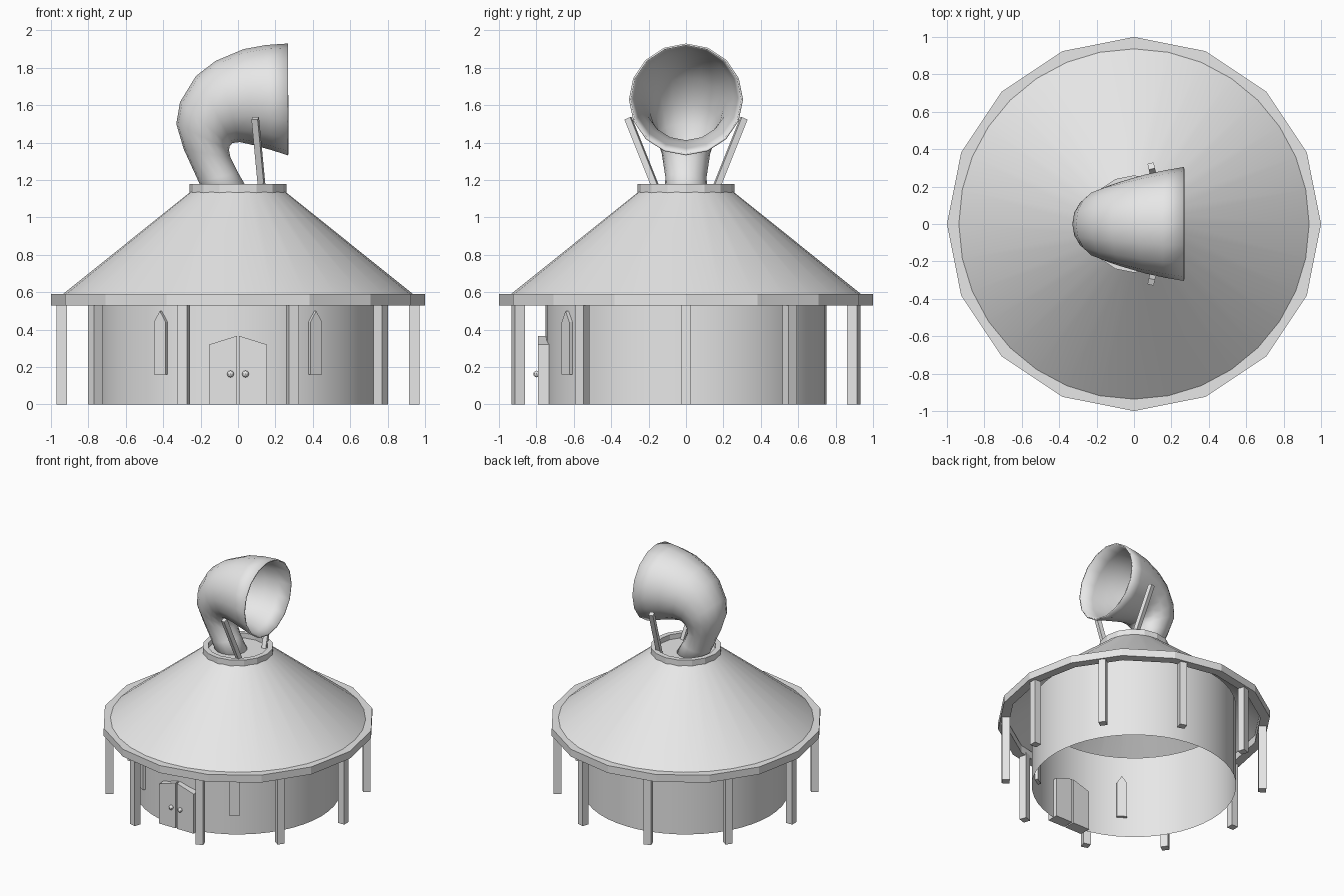
import bpy, bmesh
from math import sin, cos, pi, radians
from mathutils import Vector, Matrix

if "Cube" in bpy.data.objects:
    bpy.data.objects.remove(bpy.data.objects["Cube"], do_unlink=True)

grey = bpy.data.materials.new("plain_grey")
grey.use_nodes = True
grey.diffuse_color = (0.8, 0.8, 0.8, 1)
grey.node_tree.nodes["Principled BSDF"].inputs["Base Color"].default_value = (0.8, 0.8, 0.8, 1)


def finish(name, bm, smooth=False):
    bmesh.ops.recalc_face_normals(bm, faces=bm.faces)
    mesh = bpy.data.meshes.new(name)
    bm.to_mesh(mesh)
    bm.free()
    mesh.materials.append(grey)
    obj = bpy.data.objects.new(name, mesh)
    bpy.context.collection.objects.link(obj)
    if smooth:
        bpy.ops.object.select_all(action='DESELECT')
        obj.select_set(True)
        bpy.context.view_layer.objects.active = obj
        bpy.ops.object.shade_smooth_by_angle(angle=radians(35))
    return obj


def bridge(bm, rings, closed=False):
    pairs = list(zip(rings, rings[1:]))
    if closed:
        pairs.append((rings[-1], rings[0]))
    for a, b in pairs:
        n = len(a)
        for i in range(n):
            j = (i + 1) % n
            bm.faces.new((a[i], a[j], b[j], b[i]))


def lathe(name, profile, sides, closed=False, cap=False, smooth=False):
    """Spin (radius, z) points around the z axis."""
    bm = bmesh.new()
    rings = [[bm.verts.new((r * cos(2 * pi * i / sides), r * sin(2 * pi * i / sides), z))
              for i in range(sides)] for r, z in profile]
    bridge(bm, rings, closed)
    if cap:
        bm.faces.new(rings[-1])
    return finish(name, bm, smooth)


def plate(name, outline, near, far, turn=0):
    """Extrude an (x, z) outline along -y, then turn it around the z axis."""
    bm = bmesh.new()
    rings = [[bm.verts.new((x, -d, z)) for x, z in outline] for d in (near, far)]
    bridge(bm, rings)
    for ring in rings:
        bm.faces.new(ring)
    bm.transform(Matrix.Rotation(turn, 4, 'Z'))
    return finish(name, bm)


def bar(name, start, end, size, turn=0):
    """Square bar between two points."""
    start, end = Vector(start), Vector(end)
    axis = end - start
    bm = bmesh.new()
    bmesh.ops.create_cube(bm, size=1)
    bm.transform(Matrix.Translation((start + end) / 2)
                 @ axis.to_track_quat('Z', 'Y').to_matrix().to_4x4()
                 @ Matrix.Rotation(turn, 4, 'Z')
                 @ Matrix.Diagonal((size, size, axis.length, 1)))
    return finish(name, bm)


# Round wall, roof and rings
lathe("round_wall", [(0.75, 0), (0.75, 0.67)], 48, smooth=True)
lathe("roof", [(0.965, 0.567), (0.25, 1.14)], 32, cap=True, smooth=True)
lathe("eave_ring", [(1, 0.53), (1, 0.59), (0.93, 0.59), (0.93, 0.53)], 16, closed=True)
lathe("roof_collar", [(0.26, 1.13), (0.26, 1.18), (0.22, 1.18), (0.22, 1.13)], 16, closed=True)

# Ring of posts under the eave
for k in range(10):
    a = k * pi / 5
    x, y = 0.943 * cos(a), 0.943 * sin(a)
    bar(f"post_{k + 1}", (x, y, 0), (x, y, 0.55), 0.056, a)

# Double door with knobs, narrow pointed windows, horn struts
for side, s in (("right", -1), ("left", 1)):
    plate(f"door_{side}", [(s * x, z) for x, z in
                           ((0.006, 0), (0.156, 0), (0.156, 0.32), (0.006, 0.367))], 0.70, 0.79)
    bm = bmesh.new()
    bmesh.ops.create_uvsphere(bm, u_segments=8, v_segments=6, radius=0.018)
    bm.transform(Matrix.Translation((s * 0.04, -0.798, 0.163)))
    finish(f"door_knob_{side}", bm, True)
    plate(f"window_{side}", [(-0.038, 0.16), (0.038, 0.16), (0.038, 0.44),
                             (0, 0.5), (-0.038, 0.44)], 0.725, 0.768, s * radians(33))
    bar(f"horn_strut_{side}", (0.13, s * 0.15, 1.13), (0.092, s * 0.31, 1.53), 0.034)

# Bent horn: outer and inner ends of each round section (x, z, x, z)
sections = [(-0.15, 1.06, 0.07, 1.12), (-0.21, 1.19, 0, 1.24), (-0.29, 1.365, -0.04, 1.32),
            (-0.33, 1.5, -0.048, 1.36), (-0.31, 1.617, -0.045, 1.38),
            (-0.225, 1.756, -0.03, 1.398), (-0.12, 1.837, 0.01, 1.403),
            (0.03, 1.9, 0.09, 1.385), (0.15, 1.922, 0.18, 1.36), (0.267, 1.93, 0.267, 1.332)]
bm = bmesh.new()
rings = []
for x1, z1, x2, z2 in sections:
    outer, inner = Vector((x1, 0, z1)), Vector((x2, 0, z2))
    mid, arm = (outer + inner) / 2, (outer - inner) / 2
    across = Vector((0, arm.length * 1.02, 0))
    rings.append([bm.verts.new(mid + arm * cos(2 * pi * i / 16) + across * sin(2 * pi * i / 16))
                  for i in range(16)])
bridge(bm, rings)
horn = finish("horn", bm, True)
shell = horn.modifiers.new("thin_shell", 'SOLIDIFY')
shell.thickness = 0.01
shell.offset = -1
